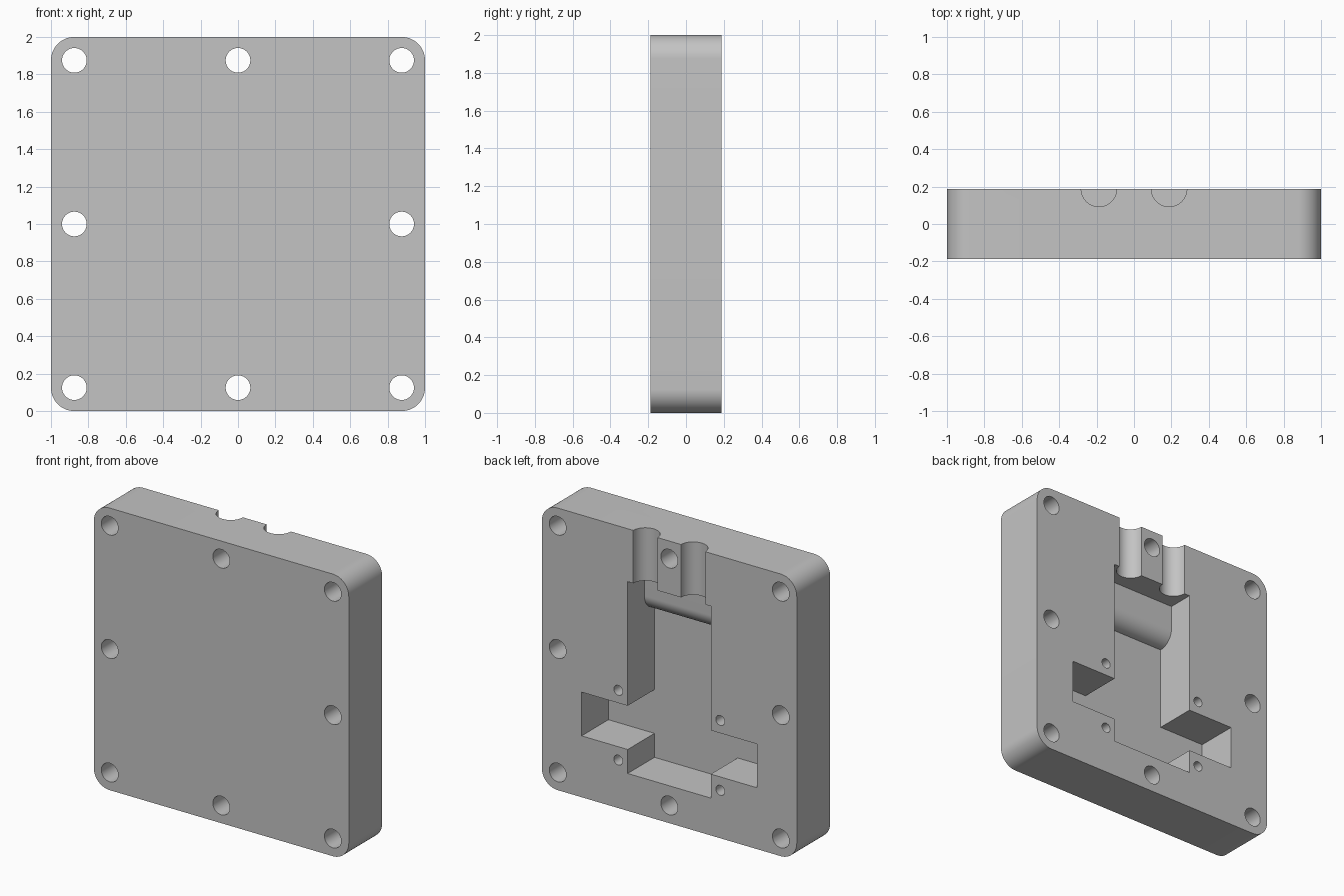
import bpy
import bmesh
from math import cos, sin, pi, radians
from mathutils import Vector

cube = bpy.data.objects.get("Cube")
if cube:
    bpy.data.objects.remove(cube, do_unlink=True)

BACK = 0.1875            # half thickness
FLOOR = -0.1125          # pocket floor
AXES = {"x": Vector((1, 0, 0)), "y": Vector((0, 1, 0)), "z": Vector((0, 0, 1))}


def arc(cx, cy, r, start, end, steps):
    """Points along an arc, angles in degrees."""
    return [(cx + r * cos(radians(start + (end - start) * i / steps)),
             cy + r * sin(radians(start + (end - start) * i / steps)))
            for i in range(steps + 1)]


def circle(cx, cy, r, steps=40):
    return arc(cx, cy, r, 0, 360, steps)[:-1]


def prism(name, outline, axis, low, high):
    """Extrude a 2D outline along an axis from low to high."""
    place = {"x": lambda a, b: (low, a, b),
             "y": lambda a, b: (a, low, b),
             "z": lambda a, b: (a, b, low)}[axis]
    bm = bmesh.new()
    face = bm.faces.new([bm.verts.new(place(a, b)) for a, b in outline])
    grown = bmesh.ops.extrude_face_region(bm, geom=[face])["geom"]
    moved = [g for g in grown if isinstance(g, bmesh.types.BMVert)]
    bmesh.ops.translate(bm, verts=moved, vec=AXES[axis] * (high - low))
    bmesh.ops.recalc_face_normals(bm, faces=bm.faces)
    mesh = bpy.data.meshes.new(name)
    bm.to_mesh(mesh)
    bm.free()
    obj = bpy.data.objects.new(name, mesh)
    bpy.context.collection.objects.link(obj)
    return obj


def rectangle(x0, x1, y0, y1):
    return [(x0, y0), (x1, y0), (x1, y1), (x0, y1)]


# Plate with rounded corners
r = 0.125
outline = []
for cx, cz, start in ((1 - r, 2 - r, 0), (r - 1, 2 - r, 90),
                      (r - 1, r, 180), (1 - r, r, 270)):
    outline += arc(cx, cz, r, start, start + 90, 14)
plate = prism("mould_plate", outline, "y", -BACK, BACK)

cutters = []

# Main pocket, with a rounded step below the channels
step = -FLOOR
profile = [(0.3, 0.265), (FLOOR, 0.265)]
profile += arc(FLOOR, 1.34 + step, step, -90, 0, 16)
profile += [(0, 1.625), (0.3, 1.625)]
cutters.append(prism("pocket_cutter", profile, "x", -0.326, 0.326))

# Side arms of the pocket
cutters.append(prism("arm_cutter", rectangle(-0.6875, 0.6875, 0.435, 0.745),
                     "y", FLOOR, 0.3))

# Half-round channels, and small blind holes
for side in (-1, 1):
    cutters.append(prism("channel_cutter", circle(side * 0.1875, BACK, 0.095, 48),
                         "z", 1.6, 2.1))
    for z in (0.34, 0.835):
        cutters.append(prism("pin_hole_cutter", circle(side * 0.4, z, 0.035, 24),
                             "y", 0, 0.3))

# Bolt holes around the rim
for x in (-0.875, 0, 0.875):
    for z in (0.125, 1, 1.875):
        if x or z != 1:
            cutters.append(prism("bolt_hole_cutter", circle(x, z, 0.066),
                                 "y", -0.3, 0.3))

for cutter in cutters:
    cutter.hide_render = True
    cut = plate.modifiers.new(cutter.name, "BOOLEAN")
    cut.operation = "DIFFERENCE"
    cut.solver = "EXACT"
    cut.object = cutter

# Bake the cuts and drop the cutters
bpy.context.view_layer.update()
graph = bpy.context.evaluated_depsgraph_get()
plate_mesh = bpy.data.meshes.new_from_object(plate.evaluated_get(graph))
plate.modifiers.clear()
plate.data = plate_mesh
for cutter in cutters:
    bpy.data.objects.remove(cutter, do_unlink=True)

# Single grey material
grey = bpy.data.materials.new("plain_grey")
grey.use_nodes = True
colour = (0.55, 0.55, 0.55, 1)
grey.diffuse_color = colour
grey.node_tree.nodes["Principled BSDF"].inputs["Base Color"].default_value = colour
plate.data.materials.clear()
plate.data.materials.append(grey)

# Smooth curves, sharp edges
bpy.ops.object.select_all(action="DESELECT")
plate.select_set(True)
bpy.context.view_layer.objects.active = plate
bpy.ops.object.shade_smooth_by_angle(angle=radians(30))
